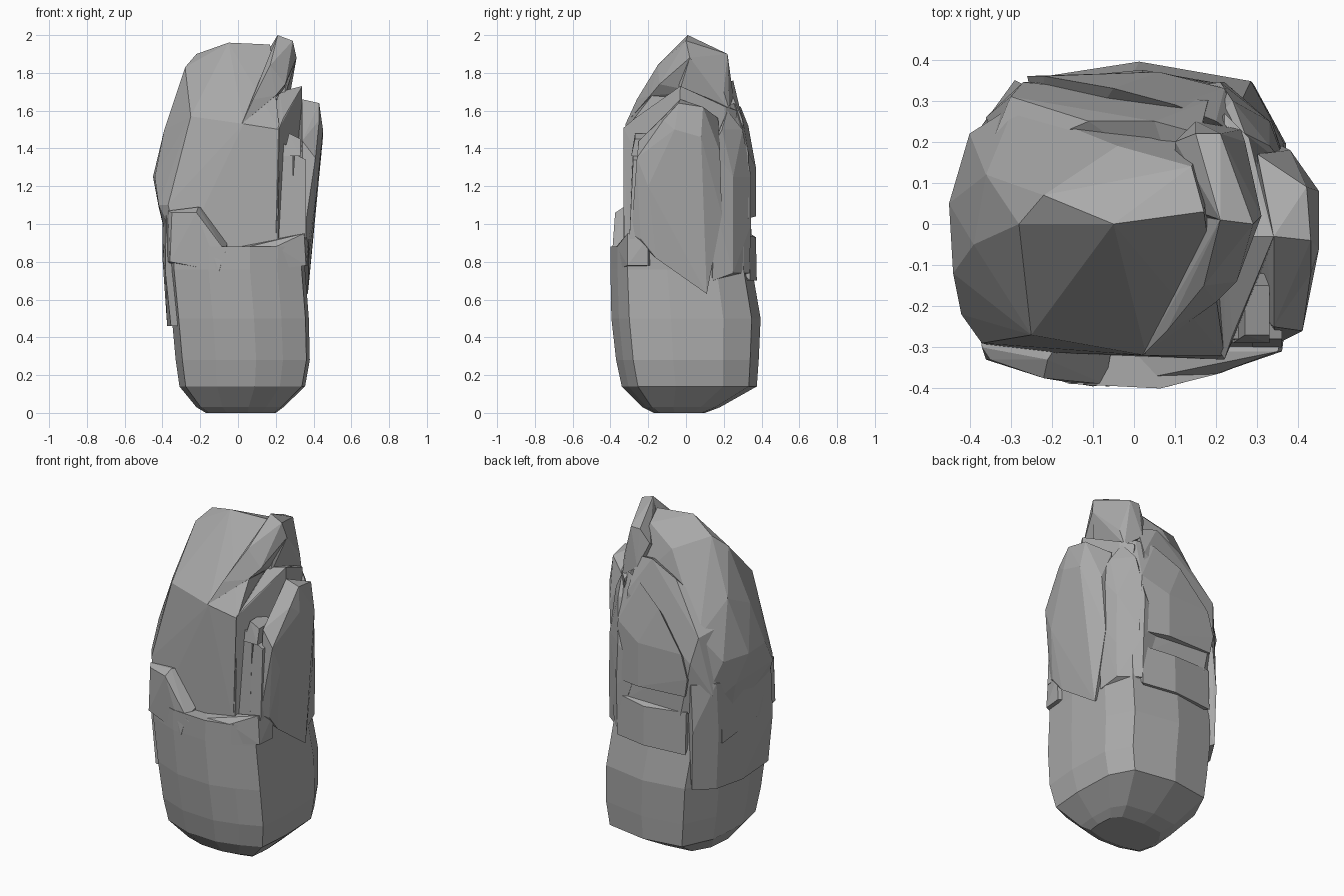
import bpy, bmesh

stone = bpy.data.materials.new("grey stone")
stone.diffuse_color = (0.40, 0.40, 0.40, 1)


def finish(name, bm):
    bmesh.ops.recalc_face_normals(bm, faces=bm.faces)
    me = bpy.data.meshes.new(name)
    bm.to_mesh(me)
    bm.free()
    me.materials.append(stone)
    ob = bpy.data.objects.new(name, me)
    bpy.context.collection.objects.link(ob)
    return ob


def chunk(name, pts):
    """Convex boulder around a few corner points."""
    bm = bmesh.new()
    for p in pts:
        bm.verts.new(p)
    res = bmesh.ops.convex_hull(bm, input=bm.verts)
    junk = [g for g in res["geom_interior"] if isinstance(g, bmesh.types.BMVert)]
    bmesh.ops.delete(bm, geom=junk, context='VERTS')
    bmesh.ops.dissolve_limit(bm, angle_limit=0.03, verts=bm.verts, edges=bm.edges)
    return finish(name, bm)


def loft(name, outline, rings):
    """Stack of one plan outline, fitted to x0, x1, y0, y1 at each height."""
    bm = bmesh.new()
    rows = []
    for z, x0, x1, y0, y1 in rings:
        rows.append([bm.verts.new(((x0 + x1) / 2 + u * (x1 - x0) / 2,
                                   (y0 + y1) / 2 + v * (y1 - y0) / 2, z))
                     for u, v in outline])
    n = len(outline)
    for a, b in zip(rows, rows[1:]):
        for i in range(n):
            bm.faces.new((a[i], a[(i + 1) % n], b[(i + 1) % n], b[i]))
    bm.faces.new(rows[0][::-1])
    bm.faces.new(rows[-1])
    return finish(name, bm)


# lower half of the pillar with its tapered foot
plan = [(-0.9, -0.78), (-0.4, -0.97), (0.2, -1), (0.6, -0.9), (0.95, -0.76),
        (1, -0.2), (0.97, 0.5), (0.75, 0.88), (0, 1), (-0.7, 0.9), (-0.95, 0.4), (-1, -0.3)]
loft("lower_pillar", plan, [
    (0.0, -0.17, 0.20, -0.17, 0.10),
    (0.03, -0.22, 0.24, -0.23, 0.18),
    (0.14, -0.31, 0.355, -0.34, 0.375),
    (0.28, -0.33, 0.38, -0.37, 0.385),
    (0.50, -0.35, 0.375, -0.395, 0.395),
    (0.76, -0.375, 0.355, -0.40, 0.35),
    (0.88, -0.38, 0.36, -0.40, 0.35)])

# raised rim of the lower half: left shoulder, left wall, right lip, back lip
chunk("left_shoulder", [
    (-0.37, -0.30, 1.07), (-0.21, -0.33, 1.09), (-0.07, -0.39, 0.86), (-0.22, -0.375, 1.06),
    (-0.35, -0.33, 1.06), (-0.385, -0.1, 1.06), (-0.37, 0.2, 1.0), (-0.36, -0.33, 0.80),
    (-0.1, -0.395, 0.75), (-0.40, -0.1, 0.80), (-0.38, 0.2, 0.75), (0, 0, 0.8), (0, 0, 1.05)])
chunk("left_wall", [
    (-0.355, -0.27, 0.46), (-0.375, 0.0, 0.46), (-0.355, 0.22, 0.48), (-0.28, 0.345, 0.50),
    (-0.385, -0.27, 0.75), (-0.40, -0.05, 0.82), (-0.37, 0.22, 0.82), (-0.29, 0.35, 0.85),
    (-0.38, -0.26, 1.05), (-0.40, 0.05, 1.08), (-0.37, 0.24, 1.12), (-0.27, 0.34, 1.12),
    (-0.1, -0.2, 0.46), (-0.1, 0.2, 1.1)])
chunk("right_lip", [
    (-0.07, -0.395, 0.85), (0.2, -0.365, 0.88), (0.35, -0.31, 0.95), (0.375, -0.2, 0.93),
    (0.2, -0.31, 0.92), (-0.05, -0.31, 0.87), (0.37, -0.2, 0.78), (0.36, -0.31, 0.78),
    (0.1, -0.39, 0.75), (0.1, -0.1, 0.8)])
chunk("back_lip", [
    (0.02, 0.37, 0.93), (0.22, 0.33, 0.94), (-0.24, 0.34, 0.95), (0.02, 0.375, 0.70),
    (0.22, 0.34, 0.70), (-0.24, 0.35, 0.70), (-0.2, 0.1, 0.95), (0.2, 0.1, 0.93), (0, 0.1, 0.70)])

# upper body: flat front, bulging left side and sloping crown
chunk("upper_body", [
    (-0.30, -0.31, 0.84), (0.21, -0.33, 0.84), (-0.37, -0.29, 1.10), (-0.25, -0.27, 1.57),
    (0.22, -0.32, 1.50), (0.03, -0.32, 1.53), (-0.42, -0.22, 1.10), (-0.45, 0.05, 1.25),
    (-0.44, -0.12, 1.25), (-0.42, 0.13, 1.09), (-0.40, 0.22, 1.25), (-0.39, -0.05, 1.50),
    (-0.36, 0.12, 1.58), (-0.28, 0.0, 1.83), (-0.22, 0.07, 1.90), (-0.05, 0.0, 1.96),
    (0.17, 0.03, 1.95), (0.14, 0.14, 1.91), (-0.04, 0.19, 1.82), (-0.36, 0.1, 0.84),
    (0.2, 0.27, 0.84), (-0.27, 0.30, 0.9), (-0.29, 0.29, 1.40), (0.2, 0.25, 1.55)])

# layered plates on the back, their tops falling to the left
chunk("back_plate_inner", [
    (-0.37, 0.14, 1.45), (-0.30, 0.31, 1.40), (-0.11, 0.25, 1.68), (0.05, 0.25, 1.76),
    (0.16, 0.22, 1.74), (0.18, 0.30, 1.55), (-0.36, 0.26, 1.05), (0.2, 0.33, 0.9),
    (-0.2, 0.345, 0.9), (-0.1, 0.1, 0.9), (0.1, 0.1, 1.7), (-0.27, 0.345, 1.25)])
chunk("back_plate_outer", [
    (-0.26, 0.36, 1.16), (-0.22, 0.36, 1.30), (-0.05, 0.33, 1.52), (0.10, 0.29, 1.62),
    (0.20, 0.25, 1.64), (0.27, 0.20, 1.60), (-0.24, 0.355, 1.05), (0.06, 0.37, 1.04),
    (0.06, 0.37, 1.30), (0.22, 0.33, 1.38), (0.2, 0.1, 1.04), (-0.2, 0.1, 1.04), (0.24, 0.33, 1.03)])
chunk("back_right_block", [
    (0.33, 0.19, 1.50), (0.27, 0.22, 1.60), (0.24, 0.30, 1.50), (0.21, 0.345, 1.25),
    (0.33, 0.25, 1.25), (0.335, 0.25, 0.95), (0.33, 0.25, 0.74), (0.22, 0.335, 0.74),
    (0.22, 0.345, 1.0), (0.355, 0.14, 0.70), (0.37, 0.15, 1.1), (0.37, 0.14, 1.40),
    (0.1, 0.1, 0.8), (0.1, 0.15, 1.5), (0.1, 0.33, 1.1)])

# tall fin leaning over the crown
chunk("crown_fin_front", [
    (0.02, -0.32, 1.53), (0.08, -0.26, 1.66), (0.17, -0.15, 1.84), (0.21, 0.01, 2.0),
    (0.29, 0.0, 1.97), (0.31, 0.02, 1.88), (0.25, -0.14, 1.74), (0.2, -0.19, 1.68),
    (0.15, 0.02, 1.75), (0.24, 0.05, 1.70)])
chunk("crown_fin_back", [
    (0.21, 0.01, 2.0), (0.29, 0.0, 1.97), (0.31, 0.02, 1.88), (0.15, 0.22, 1.90),
    (0.21, 0.22, 1.90), (0.27, 0.20, 1.70), (0.15, 0.25, 1.68), (0.26, 0.23, 1.60),
    (0.1, 0.05, 1.7), (0.24, -0.05, 1.65), (0.1, 0.2, 1.82)])

# arched band beside the fin
chunk("arched_band", [
    (0.20, -0.33, 0.90), (0.22, -0.33, 1.51), (0.24, -0.27, 1.56), (0.34, -0.03, 1.73),
    (0.33, 0.0, 1.6), (0.28, 0.21, 1.62), (0.22, 0.27, 1.60), (0.22, -0.03, 1.70),
    (0.15, -0.2, 1.5), (0.34, -0.05, 0.95), (0.28, 0.2, 0.95), (0.1, 0.1, 0.95)])

# outer slab on the right
chunk("right_slab", [
    (0.34, -0.03, 1.66), (0.43, -0.04, 1.64), (0.42, 0.09, 1.62), (0.45, -0.06, 1.50),
    (0.45, 0.08, 1.46), (0.41, -0.26, 1.35), (0.43, -0.12, 1.55), (0.42, -0.20, 1.20),
    (0.42, 0.08, 1.20), (0.38, 0.18, 1.38), (0.36, 0.19, 1.05), (0.375, -0.24, 0.92),
    (0.37, 0.11, 0.63), (0.375, -0.16, 0.82), (0.30, 0.17, 1.56), (0.28, 0.1, 0.7),
    (0.28, -0.2, 0.9), (0.34, -0.25, 1.44), (0.35, -0.29, 0.95)])

# small broken blocks in the front cleft
for i, (x, y, z0, z1) in enumerate([(0.25, -0.28, 0.92, 1.40), (0.29, -0.27, 1.36, 1.45),
                                    (0.32, -0.28, 0.92, 1.34)]):
    chunk(f"cleft_block_{i + 1}", [
        (x - 0.05, y - 0.02, z0), (x + 0.04, y - 0.02, z0), (x + 0.04, y, z1),
        (x - 0.02, y, z1 + 0.03), (x - 0.05, y + 0.15, z0), (x + 0.04, y + 0.15, z0),
        (x - 0.02, y + 0.12, z1 + 0.03), (x + 0.04, y + 0.12, z1)])
